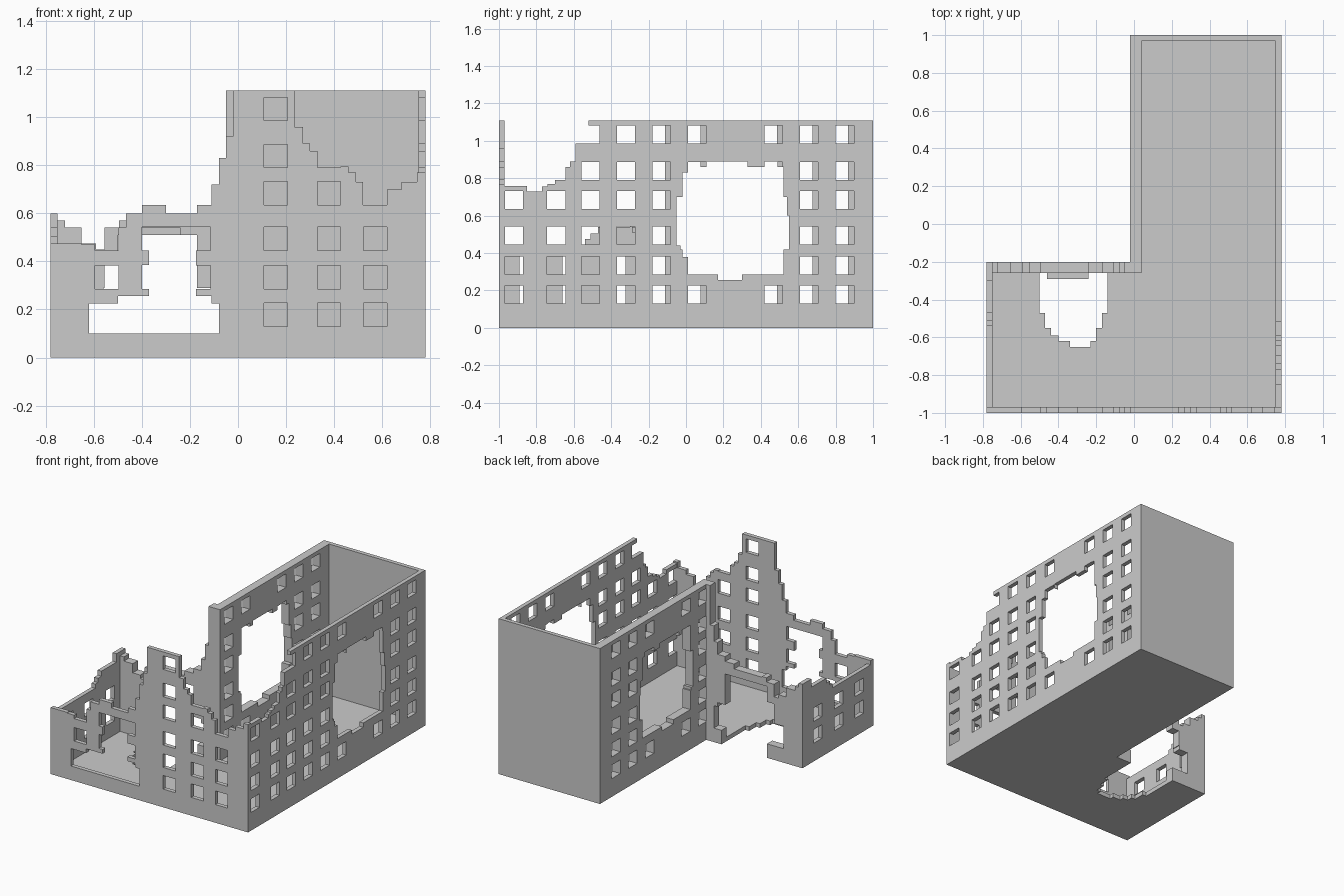
import bpy, bmesh, math

if "Cube" in bpy.data.objects:
    bpy.data.objects.remove(bpy.data.objects["Cube"])

H = 1.11                                   # full wall height
ROWS = [.13, .285, .445, .635, .79, .985]  # window sill heights
WIN = .097                                 # window size


def slab(name, u0, u1, v0, v1, w0, w1, axes, tops=None, holes=()):
    """Plate in the u/v plane, w0..w1 thick, with stepped top and rectangular holes.
    axes gives which world axis each of u, v, w runs along."""
    tops = tops or [(u1, v1)]
    us = {u0, u1} | {t[0] for t in tops}
    vs = {v0, v1} | {t[1] for t in tops}
    for a, b, c, d in holes:
        us |= {a, b}
        vs |= {c, d}
    us = sorted({round(u, 4) for u in us if u0 <= u <= u1})
    vs = sorted({round(v, 4) for v in vs if v0 <= v <= v1})

    def solid(i, j):
        if not (0 <= i < len(us) - 1 and 0 <= j < len(vs) - 1):
            return False
        u, v = (us[i] + us[i + 1]) / 2, (vs[j] + vs[j + 1]) / 2
        top = next(t for e, t in tops if u < e + 1e-4)
        return v < top and not any(a < u < b and c < v < d for a, b, c, d in holes)

    bm = bmesh.new()
    cache = {}

    def vert(i, j, w):
        if (i, j, w) not in cache:
            co = [0, 0, 0]
            for ax, val in zip(axes, (us[i], vs[j], w)):
                co[ax] = val
            cache[i, j, w] = bm.verts.new(co)
        return cache[i, j, w]

    for i in range(len(us) - 1):
        for j in range(len(vs) - 1):
            if not solid(i, j):
                continue
            ring = [(i, j), (i + 1, j), (i + 1, j + 1), (i, j + 1)]
            for w in (w0, w1):
                bm.faces.new([vert(*p, w) for p in ring])
            for k, (di, dj) in enumerate([(0, -1), (1, 0), (0, 1), (-1, 0)]):
                if not solid(i + di, j + dj):
                    p, q = ring[k], ring[(k + 1) % 4]
                    bm.faces.new([vert(*p, w0), vert(*q, w0), vert(*q, w1), vert(*p, w1)])
    bmesh.ops.recalc_face_normals(bm, faces=bm.faces)
    bmesh.ops.dissolve_limit(bm, angle_limit=.01, verts=bm.verts, edges=bm.edges)
    me = bpy.data.meshes.new(name)
    bm.to_mesh(me)
    bm.free()
    ob = bpy.data.objects.new(name, me)
    bpy.context.collection.objects.link(ob)
    return ob


def windows(cols, rows=ROWS):
    return [(c, c + WIN, r, r + WIN) for c in cols for r in rows]


XZ, YZ, XY = (0, 2, 1), (1, 2, 0), (0, 1, 2)

# stepped round breach in both long walls: (y from, y to, z from, z to)
breach = [(.01, .52, .285, .86), (-.02, .49, .38, .83), (-.05, .54, .44, .70),
          (-.03, .55, .42, .60), (.17, .30, .255, .3), (.11, .33, .8, .89),
          (.42, .49, .8, .89), (-.02, .51, .6, .77), (.40, .52, .285, .4)]

# front wall: tower, broken slopes and low left end
front_top = [(-.65, .475), (-.59, .47), (-.5, .45), (-.465, .54), (-.4, .6), (-.3, .635),
             (-.17, .6), (-.11, .635), (-.08, .72), (-.05, .83), (-.02, .92), (.235, H),
             (.27, .96), (.3, .89), (.33, .86), (.46, .795), (.49, .77), (.52, .73),
             (.62, .635), (.68, .70), (.745, .73), (.78, .77)]
front_holes = windows([.108, .33, .522]) + windows([-.595, -.212], ROWS[1:3]) + [
    (-.62, -.08, .1, .225), (-.5, -.11, .2, .255), (-.37, -.175, .25, .3),
    (-.4, -.175, .285, .385), (-.37, -.175, .38, .45), (-.4, -.175, .445, .542)]
slab("front_wall", -.78, .78, 0, H, -1, -.97, XZ, front_top, front_holes)

# right wall
right_top = [(-.85, .76), (-.77, .73), (-.74, .755), (-.70, .77), (-.65, .80), (-.62, .86),
             (-.59, .89), (-.52, .985), (1, H)]
slab("right_wall", -.97, 1, 0, H, .75, .78, YZ, right_top,
     windows([-.969, -.742, -.56, -.37, -.18, .01, .42, .61, .80]) + breach)

# back wall, solid
slab("back_wall", .04, .75, 0, H, .97, 1, XZ)

# courtyard wall of the long wing
slab("courtyard_wall", -.26, 1, 0, H, -.02, .04, YZ, None,
     windows([-.21, -.02, .39, .58, .77]) + breach)

# rear wall of the short wing, breached down to the ground
wing_top = [(-.75, .6), (-.72, .57), (-.65, .54), (-.59, .475), (-.555, .45), (-.495, .54),
            (-.46, .57), (-.24, .565), (-.17, .6), (-.11, .635), (-.08, .72),
            (-.05, .83), (-.02, H)]
slab("wing_rear_wall", -.78, -.02, 0, H, -.26, -.2, XZ, wing_top, [
    (-.5, -.14, -.01, .11), (-.63, -.08, .1, .26), (-.56, -.11, .25, .29),
    (-.555, -.17, .285, .4), (-.5, -.17, .39, .51)])
slab("broken_ledge", -.46, -.24, .51, .54, -.29, -.26, XZ)

# left wall of the short wing
slab("wing_side_wall", -.97, -.26, 0, .6, -.78, -.75, YZ,
     [(-.54, .445), (-.51, .475), (-.47, .505), (-.3, .54), (-.26, .6)],
     windows([-.89, -.66, -.42], ROWS[:2]))

# floor slabs, the short wing's with a collapsed pit
slab("wing_floor", -.75, -.02, -.97, -.2, 0, .03, XY,
     [(-.5, -.26), (-.14, -.2), (-.02, -.26)],
     [(-.5, -.14, -.47, 0), (-.47, -.17, -.55, 0), (-.44, -.2, -.59, 0),
      (-.4, -.2, -.62, 0), (-.34, -.23, -.65, 0)])
slab("long_floor", -.02, .75, -.97, .97, 0, .03, XY, None, [(-.02, .04, -.26, .97)])
